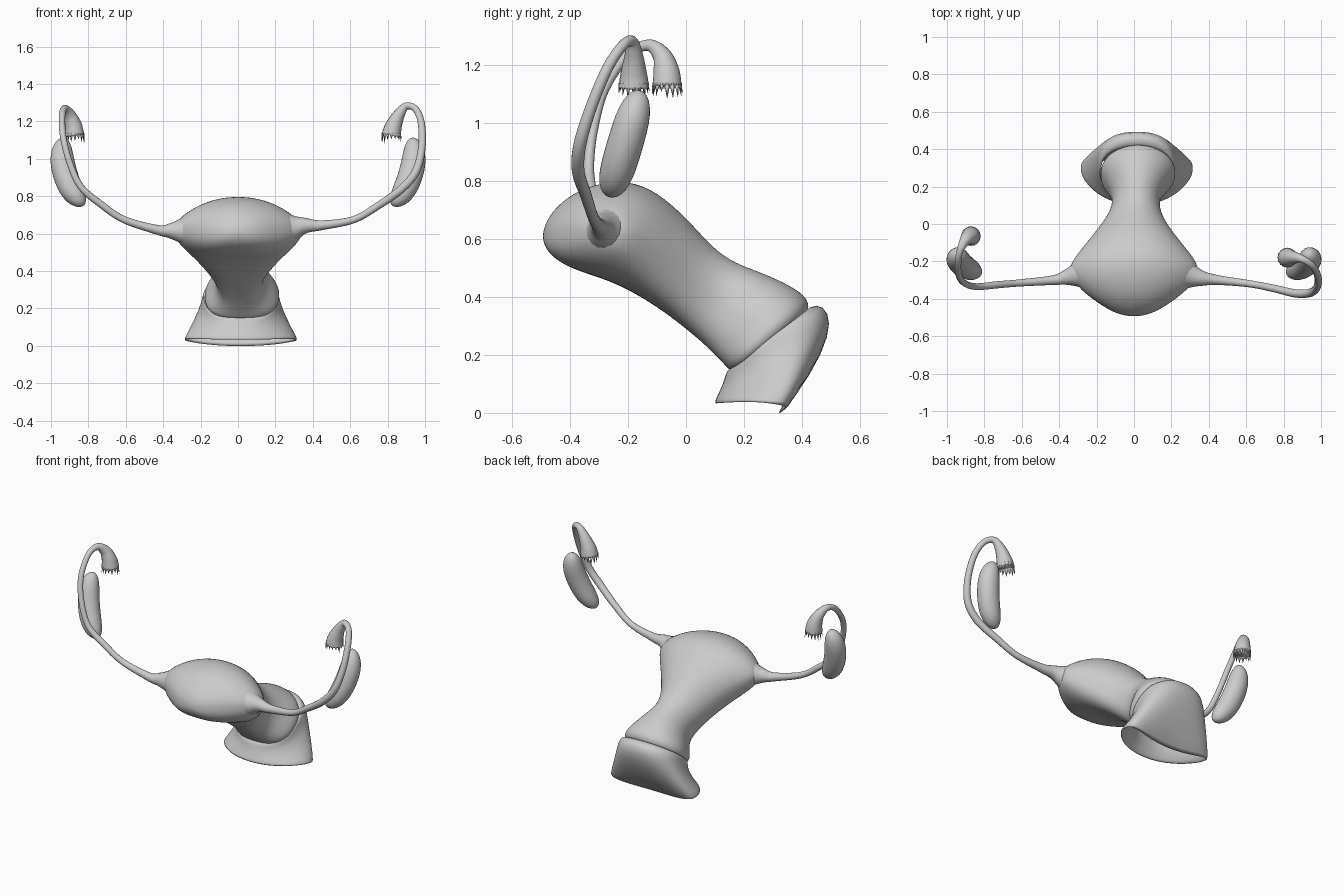
import bpy, bmesh, math, random
from mathutils import Vector

random.seed(4)
cube = bpy.data.objects.get("Cube")
if cube:
    bpy.data.objects.remove(cube, do_unlink=True)

grey = bpy.data.materials.new("soft grey")
grey.use_nodes = True
grey.diffuse_color = (0.6, 0.6, 0.6, 1)
grey.node_tree.nodes["Principled BSDF"].inputs["Base Color"].default_value = (0.6, 0.6, 0.6, 1)


def add_object(name, bm):
    bmesh.ops.recalc_face_normals(bm, faces=bm.faces)
    for face in bm.faces:
        face.smooth = True
    mesh = bpy.data.meshes.new(name)
    bm.to_mesh(mesh)
    bm.free()
    mesh.materials.append(grey)
    obj = bpy.data.objects.new(name, mesh)
    bpy.context.collection.objects.link(obj)
    return obj


def signed_power(value, power):
    return math.copysign(abs(value) ** power, value)


def bridge(bm, rings, capped):
    n = len(rings[0])
    for a, b in zip(rings, rings[1:]):
        for i in range(n):
            j = (i + 1) % n
            bm.faces.new((a[i], a[j], b[j], b[i]))
    if capped:
        bm.faces.new(rings[0])
        bm.faces.new(rings[-1])


def loft(name, sections, upper_power, lower_power, capped=True, sides=40):
    """Each section: lower (y, z), upper (y, z), half width."""
    bm = bmesh.new()
    rings = []
    for low, high, width in sections:
        low, high = Vector((0, *low)), Vector((0, *high))
        ring = []
        for i in range(sides):
            angle = math.tau * i / sides
            power = upper_power if i < sides / 2 else lower_power
            across = width * signed_power(math.cos(angle), power)
            up = (signed_power(math.sin(angle), power) + 1) / 2
            ring.append(bm.verts.new(low.lerp(high, up) + Vector((across, 0, 0))))
        rings.append(ring)
    bridge(bm, rings, capped)
    return add_object(name, bm)


def smooth_path(points, steps=6):
    """Catmull-Rom through (x, y, z, radius) points."""
    pts = [Vector(p) for p in points]
    pts = [2 * pts[0] - pts[1]] + pts + [2 * pts[-1] - pts[-2]]
    out = []
    for a, b, c, d in zip(pts, pts[1:], pts[2:], pts[3:]):
        for s in range(steps):
            t = s / steps
            out.append(0.5 * (2 * b + (c - a) * t + (2 * a - 5 * b + 4 * c - d) * t * t
                              + (3 * b - a - 3 * c + d) * t ** 3))
    return out + [pts[-2]]


def sweep(name, points, sides=16):
    path = smooth_path(points)
    bm = bmesh.new()
    rings = []
    normal = Vector((0, 0, 1))
    for i, p in enumerate(path):
        tangent = (path[min(i + 1, len(path) - 1)] - path[max(i - 1, 0)]).xyz.normalized()
        normal = (normal - tangent * normal.dot(tangent)).normalized()
        side = tangent.cross(normal)
        rings.append([bm.verts.new(p.xyz + p.w * (normal * math.cos(a) + side * math.sin(a)))
                      for a in (math.tau * k / sides for k in range(sides))])
    bridge(bm, rings, True)
    return add_object(name, bm)


def fringe(name, mouth, radius, count=16):
    """Ragged ring of small pointed fingers hanging from the tube mouth."""
    bm = bmesh.new()
    for i in range(count):
        angle = math.tau * i / count
        out = Vector((math.cos(angle), math.sin(angle), 0))
        along = Vector((-out.y, out.x, 0)) * 0.011
        root = Vector(mouth) + out * radius
        tip = root + out * 0.006 - Vector((0, 0, random.uniform(0.015, 0.045)))
        base = [bm.verts.new(root + v + Vector((0, 0, 0.012)))
                for v in (along, out * 0.004, -along, -out * 0.008)]
        point = bm.verts.new(tip)
        bm.faces.new(base)
        for k in range(4):
            bm.faces.new((base[k], base[(k + 1) % 4], point))
    add_object(name, bm)


def ovary(name, side):
    """Long bean, bowed outward and leaning out and back."""
    bm = bmesh.new()
    bmesh.ops.create_uvsphere(bm, u_segments=28, v_segments=18, radius=1)
    axis = Vector((side * 0.10, 0.10, 0.34)).normalized()
    turn = Vector((0, 0, 1)).rotation_difference(axis)
    for v in bm.verts:
        t = v.co.z
        fat = (1 + t * t) ** 0.4
        bow = side * 0.035 * (0.35 - t * t)
        v.co = turn @ Vector((v.co.x * 0.066 * fat + bow, v.co.y * 0.062 * fat, t * 0.198))
        v.co += Vector((side * 0.912, -0.212, 0.922))
    add_object(name, bm)


# Main body with its narrow neck and rounded lower end
body = loft("body", [
    ((-0.495, 0.60), (-0.492, 0.635), 0.03),
    ((-0.48, 0.555), (-0.465, 0.695), 0.11),
    ((-0.43, 0.515), (-0.39, 0.76), 0.20),
    ((-0.36, 0.485), (-0.30, 0.793), 0.268),
    ((-0.27, 0.458), (-0.20, 0.802), 0.305),
    ((-0.17, 0.41), (-0.10, 0.765), 0.27),
    ((-0.07, 0.345), (0.01, 0.665), 0.195),
    ((0.0, 0.29), (0.09, 0.57), 0.143),
    ((0.06, 0.24), (0.17, 0.515), 0.122),
    ((0.10, 0.20), (0.26, 0.485), 0.14),
    ((0.13, 0.17), (0.36, 0.44), 0.188),
    ((0.15, 0.145), (0.425, 0.395), 0.208),
    ((0.18, 0.14), (0.425, 0.34), 0.17),
    ((0.25, 0.19), (0.36, 0.27), 0.08),
], upper_power=1.0, lower_power=0.75)
# Shoulders drawn out toward the tubes, lower end leaning slightly left
for v in body.data.vertices:
    reach = (v.co.y + 0.27) ** 2 + (v.co.z - 0.62) ** 2
    v.co.x *= 1 + 0.22 * math.exp(-reach / 0.012)
    v.co.x += 0.022 * min(1, max(0, v.co.y / 0.25))
body.modifiers.new("Smooth", 'SUBSURF').levels = 2

# Flared open cuff around the lower end, its wings swept back
cuff = loft("flared_cuff", [
    ((0.152, 0.155), (0.405, 0.35), 0.195),
    ((0.138, 0.14), (0.45, 0.38), 0.203),
    ((0.132, 0.115), (0.495, 0.35), 0.208),
    ((0.122, 0.09), (0.497, 0.27), 0.225),
    ((0.108, 0.06), (0.435, 0.135), 0.27),
    ((0.095, 0.035), (0.32, -0.012), 0.308),
], upper_power=0.85, lower_power=0.85, capped=False)
for v in cuff.data.vertices:
    wing = (v.co.x / 0.3) ** 2
    low = max(0, 1 - v.co.z / 0.25)
    v.co.y += 0.09 * wing * low
    v.co.x += 0.015
    if v.co.z < 0.04:
        v.co.z += 0.02 * wing
shell = cuff.modifiers.new("Wall", 'SOLIDIFY')
shell.thickness = 0.015
shell.offset = -1
cuff.modifiers.new("Smooth", 'SUBSURF').levels = 1

# Curved tubes, each ending in a bell
sweep("left_tube", [
    (0.20, -0.265, 0.625, 0.10), (0.29, -0.275, 0.63, 0.072), (0.36, -0.29, 0.643, 0.042),
    (0.45, -0.30, 0.645, 0.026), (0.62, -0.32, 0.675, 0.019), (0.75, -0.345, 0.75, 0.02),
    (0.87, -0.372, 0.835, 0.022), (0.95, -0.365, 0.93, 0.022), (0.983, -0.325, 1.06, 0.02),
    (0.98, -0.27, 1.19, 0.019), (0.95, -0.22, 1.265, 0.018), (0.90, -0.188, 1.282, 0.02),
    (0.86, -0.18, 1.235, 0.032), (0.83, -0.18, 1.17, 0.046), (0.82, -0.18, 1.125, 0.053)])
sweep("right_tube", [
    (-0.20, -0.26, 0.615, 0.10), (-0.29, -0.27, 0.615, 0.072), (-0.36, -0.285, 0.615, 0.042),
    (-0.43, -0.30, 0.62, 0.026), (-0.61, -0.315, 0.675, 0.019), (-0.73, -0.325, 0.755, 0.019),
    (-0.84, -0.335, 0.85, 0.018), (-0.90, -0.32, 0.98, 0.017), (-0.935, -0.28, 1.12, 0.017),
    (-0.94, -0.20, 1.235, 0.017), (-0.925, -0.13, 1.268, 0.02), (-0.90, -0.085, 1.235, 0.032),
    (-0.88, -0.068, 1.18, 0.045), (-0.872, -0.065, 1.125, 0.052)])
fringe("left_fringe", (0.82, -0.18, 1.125), 0.048)
fringe("right_fringe", (-0.872, -0.065, 1.125), 0.047)

# Bean shaped glands beside the tubes
ovary("left_ovary", 1)
ovary("right_ovary", -1)
